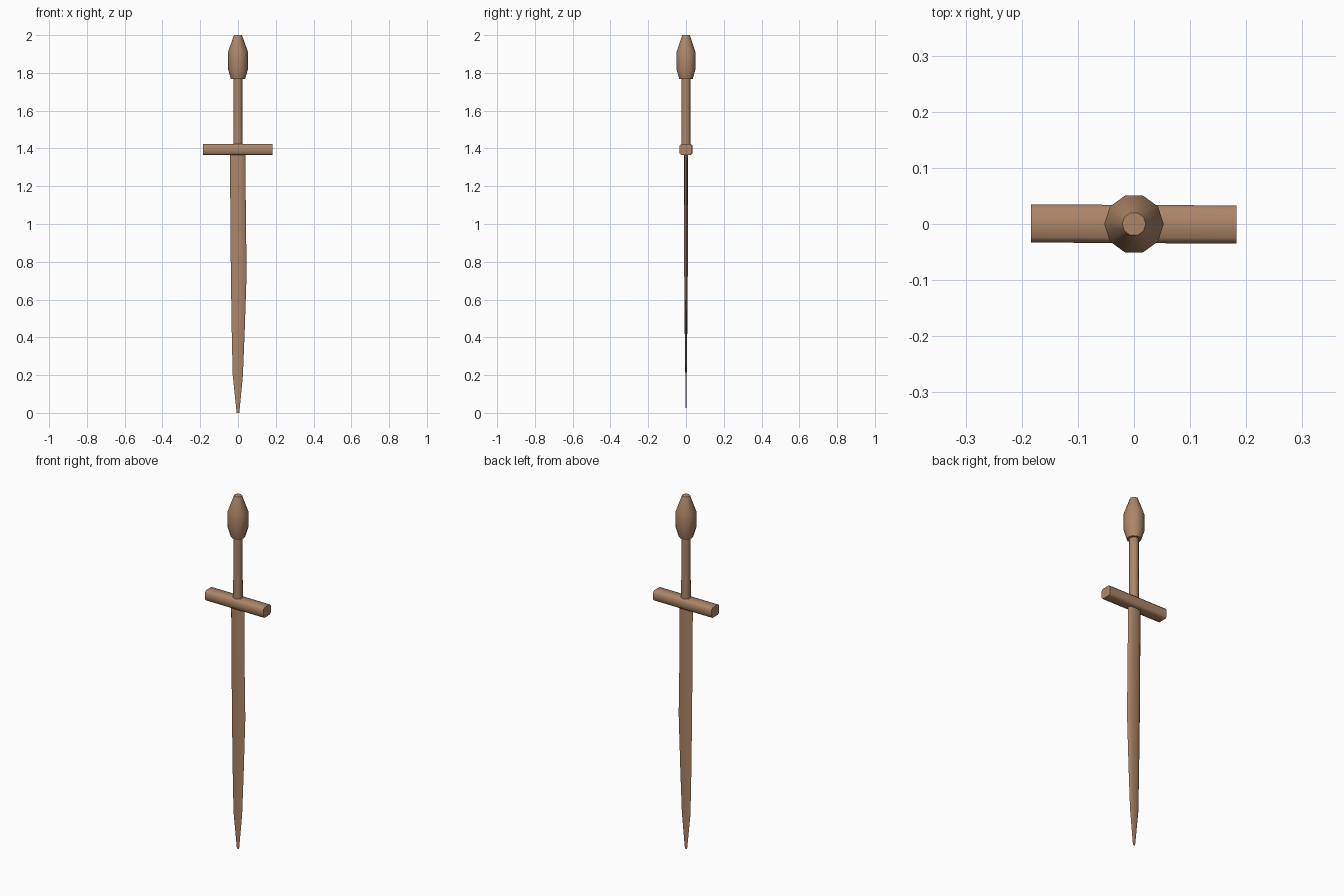
import bpy, bmesh, math

if "Cube" in bpy.data.objects:
    bpy.data.objects.remove(bpy.data.objects["Cube"])

wood = bpy.data.materials.new("wood")
wood.diffuse_color = (0.42, 0.24, 0.14, 1)
wood.use_nodes = True
wood.node_tree.nodes["Principled BSDF"].inputs["Base Color"].default_value = wood.diffuse_color


def finish(name, bm, angle):
    bmesh.ops.recalc_face_normals(bm, faces=bm.faces)
    me = bpy.data.meshes.new(name)
    bm.to_mesh(me)
    bm.free()
    me.materials.append(wood)
    ob = bpy.data.objects.new(name, me)
    bpy.context.collection.objects.link(ob)
    bpy.context.view_layer.objects.active = ob
    ob.select_set(True)
    bpy.ops.object.shade_smooth_by_angle(angle=math.radians(angle))
    ob.select_set(False)
    return ob


def loft(name, rings, sides, angle=40):
    """Capped stack of elliptical rings: (z, centre x, half width, half depth)."""
    bm = bmesh.new()
    loops = []
    for z, cx, rx, ry in rings:
        turns = [2 * math.pi * i / sides for i in range(sides)]
        loops.append([bm.verts.new((cx + rx * math.cos(a), ry * math.sin(a), z)) for a in turns])
    for lo, hi in zip(loops, loops[1:]):
        for i in range(sides):
            j = (i + 1) % sides
            bm.faces.new((lo[i], lo[j], hi[j], hi[i]))
    bm.faces.new(loops[0])
    bm.faces.new(loops[-1])
    return finish(name, bm, angle)


# Blade: flat, slightly irregular, tapering to a blunt tip
loft("blade", [(0, 0, 0.007, 0.001), (0.2, -0.001, 0.027, 0.004),
               (0.42, 0.001, 0.034, 0.007), (0.75, 0.004, 0.042, 0.010),
               (1.0, 0.001, 0.041, 0.011), (1.39, -0.002, 0.041, 0.012)], 10, 60)

# Grip
loft("grip", [(1.39, 0, 0.025, 0.025), (1.60, 0, 0.024, 0.024),
              (1.79, 0, 0.024, 0.024)], 10)

# Pommel: ten-sided faceted bulb
loft("pommel", [(z, 0, r, r) for z, r in
                [(1.767, 0.037), (1.82, 0.053), (1.91, 0.053), (2.0, 0.021)]], 10)

# Crossguard: chamfered bar along x, a little uneven at the ends
bm = bmesh.new()
h, w, c = 0.029, 0.034, 0.010
section = [(-w, -h + c), (-w + c, -h), (w - c, -h), (w, -h + c),
           (w, h - c), (w - c, h), (-w + c, h), (-w, h - c)]
ends = [[bm.verts.new((x, y + dy, z + 1.394)) for y, z in section]
        for x, dy in ((-0.184, 0.001), (0.183, -0.001))]
for i in range(8):
    j = (i + 1) % 8
    bm.faces.new((ends[0][i], ends[0][j], ends[1][j], ends[1][i]))
bm.faces.new(ends[0])
bm.faces.new(ends[1])
finish("crossguard", bm, 50)
